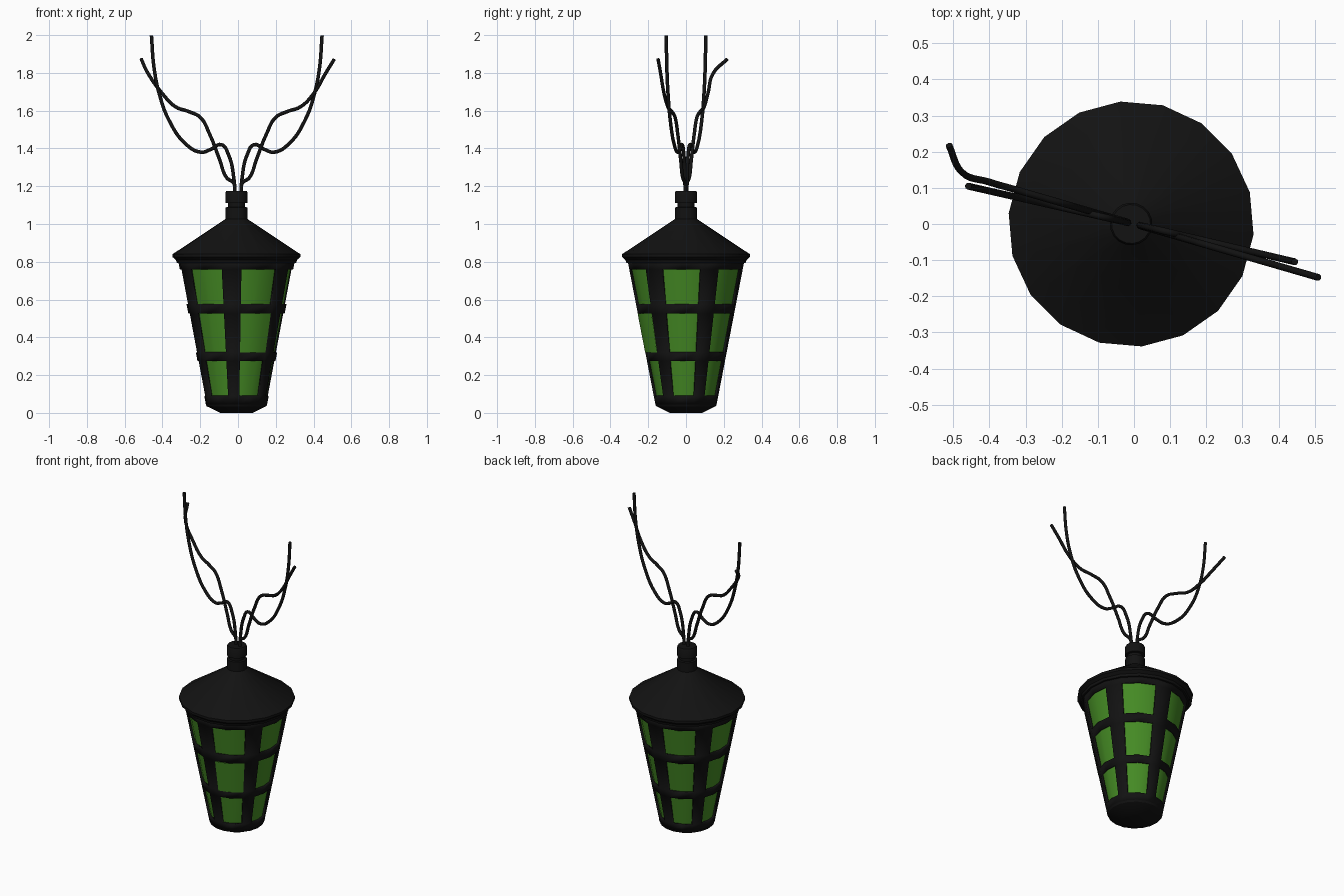
import bpy, bmesh, math
from mathutils import Vector

if "Cube" in bpy.data.objects:
    bpy.data.objects.remove(bpy.data.objects["Cube"])

CX = -0.008          # lantern axis
N = 18               # sides of the lantern
PHASE = 15           # degrees, first corner


def material(name, rgb):
    m = bpy.data.materials.new(name)
    m.diffuse_color = (*rgb, 1)
    m.use_nodes = True
    m.node_tree.nodes["Principled BSDF"].inputs["Base Color"].default_value = m.diffuse_color
    return m


black = material("black_plastic", (0.006, 0.006, 0.006))
green = material("green_glass", (0.06, 0.26, 0.018))


def finish(name, bm, mat, smooth=30):
    bmesh.ops.recalc_face_normals(bm, faces=bm.faces)
    me = bpy.data.meshes.new(name)
    bm.to_mesh(me)
    bm.free()
    ob = bpy.data.objects.new(name, me)
    bpy.context.collection.objects.link(ob)
    me.materials.append(mat)
    bpy.ops.object.select_all(action='DESELECT')
    ob.select_set(True)
    bpy.context.view_layer.objects.active = ob
    bpy.ops.object.shade_smooth_by_angle(angle=math.radians(smooth))
    return ob


def lathe(name, profile, mat, keep=lambda row, side: True, caps=True):
    """Rings of N corners from (radius, z); keep() decides which faces exist."""
    bm = bmesh.new()
    rings = []
    for r, z in profile:
        angles = [math.radians(PHASE + 360 * i / N) for i in range(N)]
        rings.append([bm.verts.new((CX + r * math.cos(a), r * math.sin(a), z)) for a in angles])
    for row in range(len(rings) - 1):
        lo, hi = rings[row], rings[row + 1]
        for i in range(N):
            j = (i + 1) % N
            if keep(row, i):
                bm.faces.new((lo[i], lo[j], hi[j], hi[i]))
    if caps:
        bm.faces.new(rings[0])
        bm.faces.new(rings[-1])
    return finish(name, bm, mat)


def body_r(z):
    return 0.154 + 0.194 * z


# Cage: one rib every third side, window rows left open
levels = [0.045, 0.09, 0.275, 0.32, 0.525, 0.575, 0.76, 0.81]
cage = lathe("cage", [(body_r(z), z) for z in levels], black,
             keep=lambda row, i: row % 2 == 0 or i % 3 == 0, caps=False)
solid = cage.modifiers.new("thickness", 'SOLIDIFY')
solid.thickness = 0.018
solid.offset = -1

# Green glass inside the cage
lathe("glass", [(body_r(z) - 0.014, z) for z in (0.06, 0.80)], green)

# One middle pane sits flush with the cage
bm = bmesh.new()
cols = []
for deg in (-85, -75, -65, -55, -45):
    a = math.radians(deg)
    cols.append([bm.verts.new((CX + (body_r(z) + 0.001) * math.cos(a),
                               (body_r(z) + 0.001) * math.sin(a), z)) for z in (0.32, 0.525)])
for p, q in zip(cols, cols[1:]):
    bm.faces.new((p[0], q[0], q[1], p[1]))
finish("raised_pane", bm, green)

# Base cup, roof and neck
lathe("base", [(0.085, 0.0), (0.158, 0.035), (0.164, 0.045), (0.14, 0.06)], black)
lathe("roof", [(0.28, 0.79), (0.318, 0.795), (0.322, 0.81), (0.34, 0.825), (0.34, 0.84),
               (0.06, 1.025), (0.055, 1.03)], black)
lathe("neck", [(0.058, 1.02), (0.058, 1.088), (0.045, 1.09), (0.045, 1.11),
               (0.059, 1.112), (0.059, 1.165), (0.054, 1.175)], black)

# Twisted wires: (distance along x, z), repeated on both sides
outer = [(0.015, 1.15), (0.02, 1.23), (0.05, 1.37), (0.085, 1.42), (0.14, 1.395), (0.19, 1.38),
         (0.27, 1.425), (0.355, 1.55), (0.405, 1.69), (0.432, 1.83), (0.445, 1.998)]
inner = [(0.02, 1.15), (0.022, 1.215), (0.06, 1.245), (0.097, 1.34), (0.15, 1.475), (0.2, 1.565),
         (0.26, 1.595), (0.33, 1.62), (0.40, 1.69), (0.465, 1.80), (0.51, 1.873)]


def wire(name, pts):
    cu = bpy.data.curves.new(name, 'CURVE')
    cu.dimensions = '3D'
    cu.bevel_depth = 0.0095
    cu.bevel_resolution = 2
    cu.resolution_u = 6
    cu.use_fill_caps = True
    sp = cu.splines.new('BEZIER')
    sp.bezier_points.add(len(pts) - 1)
    for bp, co in zip(sp.bezier_points, pts):
        bp.co = Vector(co)
        bp.handle_left_type = bp.handle_right_type = 'AUTO'
    cu.materials.append(black)
    bpy.context.collection.objects.link(bpy.data.objects.new(name, cu))


for label, s in (("right", 1), ("left", -1)):
    k = 1.0 if s > 0 else 1.03
    wire(f"{label}_outer_wire", [(s * x * k, -s * x * 0.235, z) for x, z in outer])
    pts = [(s * x, -s * x * 0.29, z) for x, z in inner]
    if s < 0:
        # left tip bends backwards
        pts[-2:] = [(-0.478, 0.145, 1.80), (-0.512, 0.218, 1.873)]
    wire(f"{label}_inner_wire", pts)
